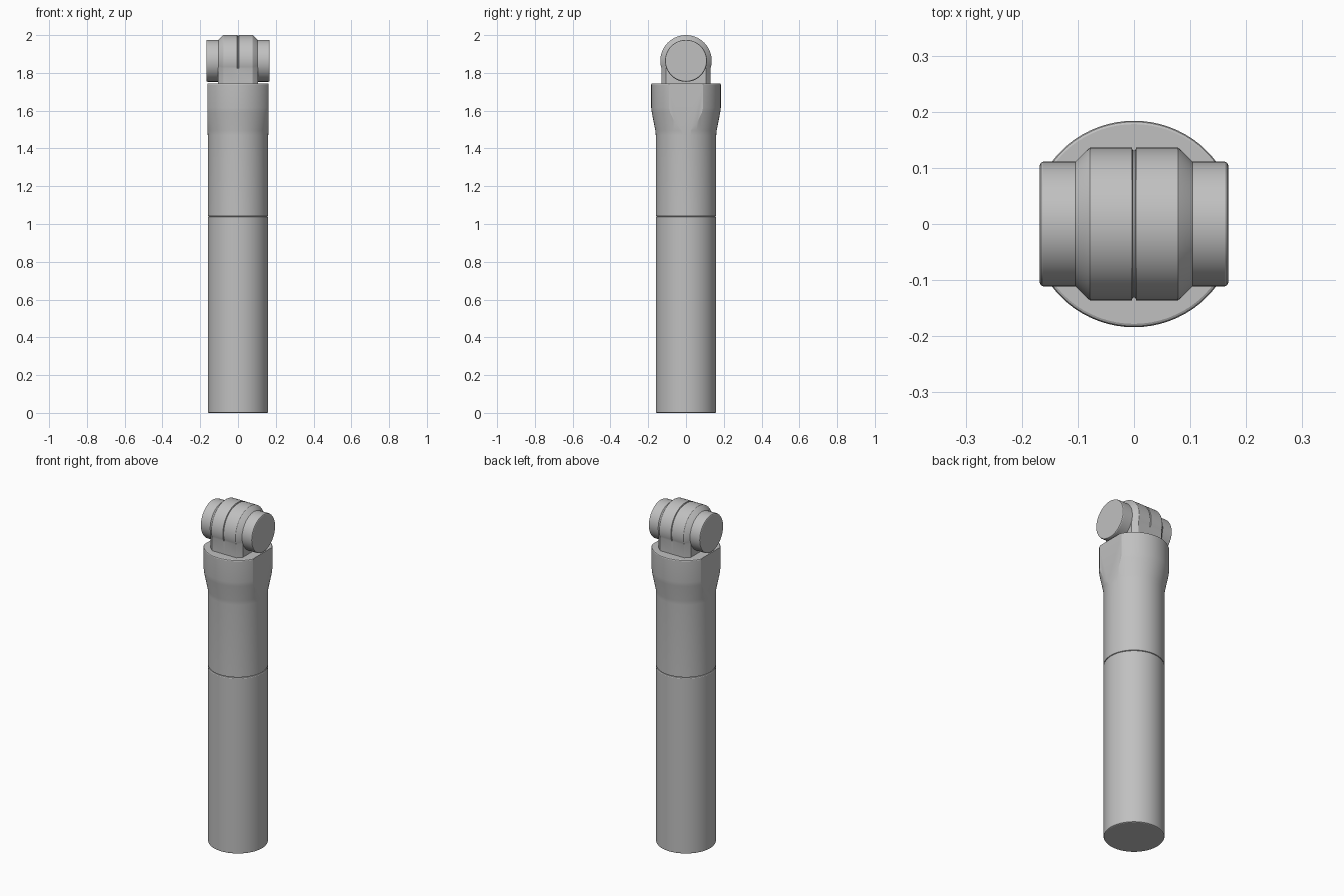
import bpy, bmesh
from math import sin, cos, pi, radians
from mathutils import Matrix

cube = bpy.data.objects.get("Cube")
if cube:
    bpy.data.objects.remove(cube, do_unlink=True)

GREY = (0.53, 0.53, 0.53, 1.0)
metal = bpy.data.materials.new("plain grey")
metal.use_nodes = True
metal.diffuse_color = GREY
metal.node_tree.nodes["Principled BSDF"].inputs["Base Color"].default_value = GREY


def finish(name, bm):
    bmesh.ops.recalc_face_normals(bm, faces=bm.faces)
    mesh = bpy.data.meshes.new(name)
    bm.to_mesh(mesh)
    bm.free()
    mesh.materials.append(metal)
    obj = bpy.data.objects.new(name, mesh)
    bpy.context.collection.objects.link(obj)
    bpy.ops.object.select_all(action='DESELECT')
    obj.select_set(True)
    bpy.context.view_layer.objects.active = obj
    bpy.ops.object.shade_smooth_by_angle(angle=radians(25))
    return obj


def loft(rings, closed=True):
    """Skin a list of point rings and cap both ends."""
    bm = bmesh.new()
    loops = [[bm.verts.new(p) for p in ring] for ring in rings]
    n = len(loops[0])
    for a, b in zip(loops, loops[1:]):
        for i in range(n):
            j = (i + 1) % n
            bm.faces.new((a[i], a[j], b[j], b[i]))
    bm.faces.new(loops[0])
    bm.faces.new(loops[-1])
    return bm


def lathe(profile, sides=72):
    """Turn (radius, height) pairs around z."""
    return loft([[(r * cos(2 * pi * i / sides), r * sin(2 * pi * i / sides), z)
                  for i in range(sides)] for r, z in profile])


# Lower tube, edges slightly rounded
R, E = 0.16, 0.006
finish("lower_tube", lathe([(R - E, 0), (R - 0.002, 0.002), (R, E),
                            (R, 1.034), (R - 0.002, 1.038), (R - E, 1.04)]))

# Upper tube with a flared collar, cut flat on the left and right
bm = lathe([(R - E, 1.04), (R - 0.002, 1.042), (R, 1.046), (R, 1.47), (0.162, 1.495),
            (0.181, 1.59), (0.184, 1.615), (0.184, 1.739), (0.182, 1.743), (0.178, 1.745)])
for side in (-1, 1):
    cut = bmesh.ops.bisect_plane(bm, geom=bm.verts[:] + bm.edges[:] + bm.faces[:],
                                 plane_co=(side * 0.1602, 0, 0), plane_no=(side, 0, 0),
                                 clear_outer=True)
    rim = [e for e in cut["geom_cut"] if isinstance(e, bmesh.types.BMEdge)]
    bmesh.ops.holes_fill(bm, edges=rim, sides=0)
finish("upper_tube", bm)

# Joint head: round top running down into a neck, bevelled sides, centre groove
AXIS_Z, HEAD_R, DROP = 1.864, 0.136, radians(18)


def head_ring(x, r, foot_r, steps=48):
    arc = [-DROP + (pi + 2 * DROP) * i / steps for i in range(steps + 1)]
    foot = foot_r * cos(DROP)
    pts = [(x, foot, 1.74), (x, foot, AXIS_Z - foot_r * sin(DROP))]
    pts += [(x, r * cos(a), AXIS_Z + r * sin(a)) for a in arc]
    return pts + [(x, -foot, AXIS_Z - foot_r * sin(DROP)), (x, -foot, 1.74)]


half = [(0.105, 0.110), (0.081, 0.134), (0.078, HEAD_R), (0.004, HEAD_R), (0.002, 0.131)]
stations = [(-x, r) for x, r in half] + [(x, r) for x, r in reversed(half)]
bm = loft([head_ring(x, r, HEAD_R if abs(x) < 0.05 else r) for x, r in stations])
bmesh.ops.remove_doubles(bm, verts=bm.verts, dist=0.0001)
finish("joint_head", bm)

# Pivot caps on each side of the head
for side, name in ((1, "left_pivot_cap"), (-1, "right_pivot_cap")):
    bm = lathe([(0.111, 0.098), (0.111, 0.162), (0.109, 0.166), (0.105, 0.168)], 64)
    bm.transform(Matrix.Translation((0, 0, AXIS_Z)) @ Matrix.Rotation(side * pi / 2, 4, 'Y'))
    finish(name, bm)
